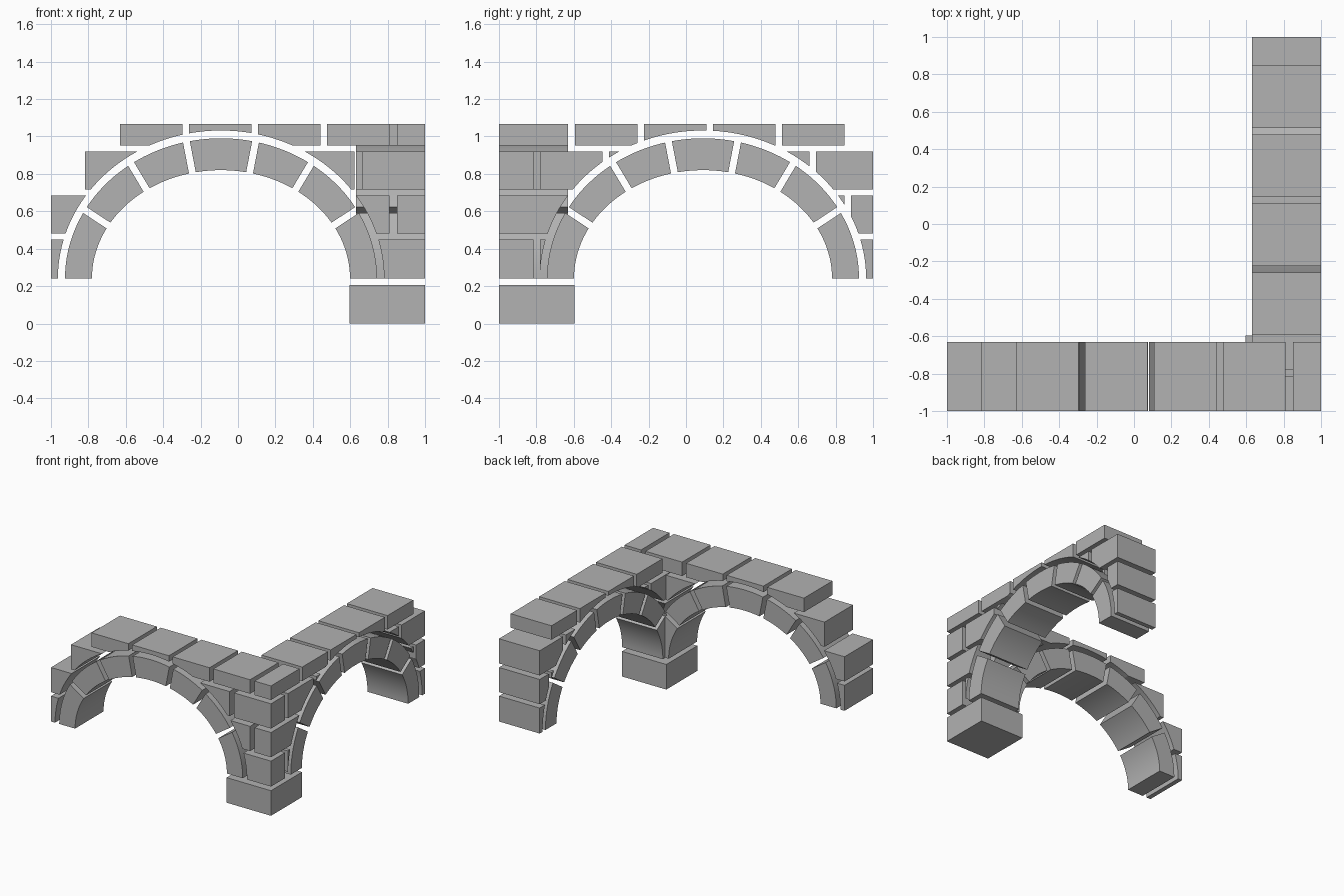
import bpy, bmesh, math

if "Cube" in bpy.data.objects:
    bpy.data.objects.remove(bpy.data.objects["Cube"], do_unlink=True)

stone = bpy.data.materials.new("grey_stone")
stone.use_nodes = True
GREY = (0.445, 0.445, 0.445, 1)
stone.diffuse_color = GREY
stone.node_tree.nodes["Principled BSDF"].inputs["Base Color"].default_value = GREY

DEPTH = 0.37                      # wall thickness
PITCH, LENGTH = 0.369, 0.334      # brick spacing and brick length
SPRING = 0.24                     # height where the arches start
CENTRE = 0.091                    # arch offset along each wall
INNER, OUTER, CUT = (0.69, 0.58), (0.834, 0.75), (0.872, 0.792)
ROWS = [(0.24, 0.449), (0.481, 0.684), (0.717, 0.92), (0.952, 1.067)]


def prism(name, profile, side, d0=0.0, d1=DEPTH):
    """Extrude a (along, height) profile through the front or the side wall."""
    def place(u, z, d):
        return (1 - d, u, z) if side else (u, -1 + d, z)
    bm = bmesh.new()
    rings = [[bm.verts.new(place(u, z, d)) for u, z in profile] for d in (d0, d1)]
    n = len(profile)
    for ring in rings:
        bm.faces.new(ring)
    for i in range(n):
        j = (i + 1) % n
        bm.faces.new((rings[0][i], rings[0][j], rings[1][j], rings[1][i]))
    bmesh.ops.recalc_face_normals(bm, faces=bm.faces)
    mesh = bpy.data.meshes.new(name)
    bm.to_mesh(mesh)
    bm.free()
    mesh.materials.append(stone)
    ob = bpy.data.objects.new(name, mesh)
    bpy.context.collection.objects.link(ob)
    return ob


def rect(u0, u1, z0, z1):
    return [(u0, z0), (u1, z0), (u1, z1), (u0, z1)]


def arc(radii, t0, t1, centre, steps):
    a, b = radii
    ts = [t0 + (t1 - t0) * i / steps for i in range(steps + 1)]
    return [(centre + a * math.cos(t), SPRING + b * math.sin(t)) for t in ts]


def gap(radii, t):
    """Half a mortar joint, as an angle on the ellipse."""
    a, b = radii
    return 0.0185 / math.hypot(a * math.sin(t), b * math.cos(t))


parts, cutters = [], []

# Arch stones of both arches
half = [math.radians(t) for t in (29.3, 54.8, 77.2)]
joints = [0] + half + [math.pi - t for t in reversed(half)] + [math.pi]
for side, centre in ((False, -CENTRE), (True, CENTRE)):
    label = "side" if side else "front"
    for i in range(7):
        edges = []
        for radii in (INNER, OUTER):
            t0, t1 = joints[i], joints[i + 1]
            t0 += gap(radii, t0) if i > 0 else 0
            t1 -= gap(radii, t1) if i < 6 else 0
            edges.append(arc(radii, t0, t1, centre, 10))
        parts.append(prism(f"{label}_arch_stone_{i + 1}", edges[0] + edges[1][::-1], side))
    # Helper that clears the wall above each arch
    opening = arc(CUT, 0, math.pi, centre, 70)
    opening += [(centre - CUT[0], 0.1), (centre + CUT[0], 0.1)]
    cutter = prism(f"{label}_opening_cutter", opening, side, -0.05, DEPTH + 0.002)
    cutter.hide_render = True
    cutters.append(cutter)

# Wall bricks: (start, stop) of every brick in a row
bricks = []


def course(row, side, first, end, count, depth=DEPTH):
    for k in range(count):
        u0 = first + k * PITCH
        u1 = min(u0 + LENGTH, end)
        if u1 - u0 > 0.02:
            label = "side" if side else "front"
            bricks.append(prism(f"{label}_brick_row_{row + 1}", rect(u0, u1, *ROWS[row]), side, 0, depth))


for row in (1, 3):                # even courses: front wall runs into the corner
    first = -1.0 if row == 1 else -0.631
    course(row, False, first, 0.813, 5 if row == 1 else 4)
    course(row, False, 0.85, 1, 1)
    course(row, True, -0.594, 1 if row == 1 else 0.85, 5 if row == 1 else 4)
for row in (0, 2):                # odd courses: side wall runs into the corner
    if row == 0:
        course(row, False, -1.0, 0.63, 1)
    else:
        course(row, False, -0.818, 0.63, 4)
    course(row, False, 0.666, 1, 1, 0.184)
    course(row, True, -0.78, 1, 5)

for brick in bricks:
    for cutter in cutters:
        mod = brick.modifiers.new("opening", "BOOLEAN")
        mod.operation, mod.solver, mod.object = "DIFFERENCE", "EXACT", cutter

# Apply the cuts and drop bricks that fall wholly inside an opening
bpy.context.view_layer.update()
graph = bpy.context.evaluated_depsgraph_get()
results = [(b, bpy.data.meshes.new_from_object(b.evaluated_get(graph))) for b in bricks]
for brick, mesh in results:
    if not mesh.polygons:
        bpy.data.objects.remove(brick, do_unlink=True)
        continue
    brick.modifiers.clear()
    brick.data = mesh
    parts.append(brick)
for cutter in cutters:
    bpy.data.objects.remove(cutter, do_unlink=True)

# Corner base block
parts.append(prism("corner_base", rect(0.597, 1, 0, 0.206), False, 0, 0.403))

# Smooth curved faces, sharp corners
bpy.ops.object.select_all(action="DESELECT")
for ob in parts:
    ob.select_set(True)
bpy.context.view_layer.objects.active = parts[0]
bpy.ops.object.shade_smooth_by_angle(angle=math.radians(25))
